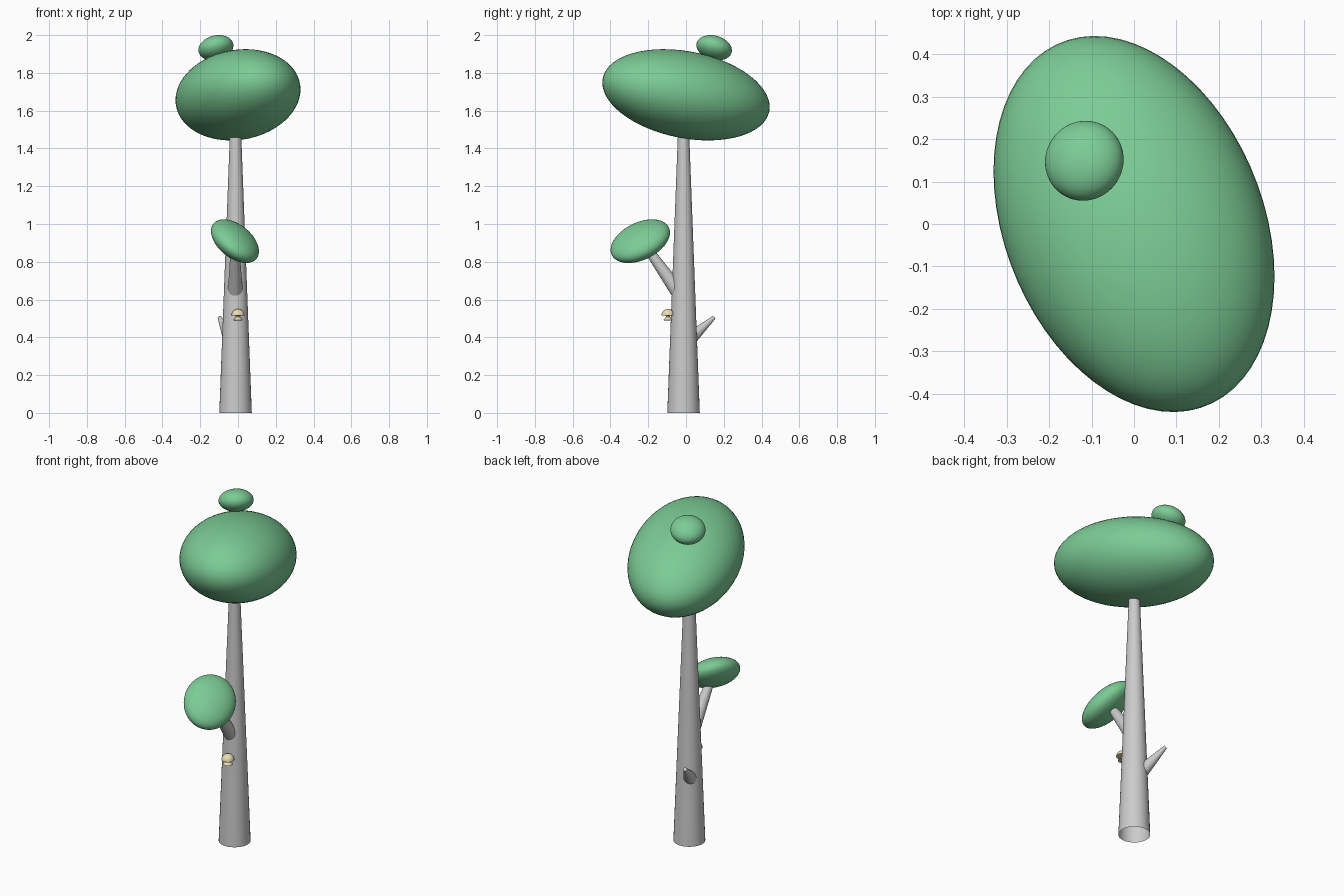
import bpy, math
from math import sqrt
from mathutils import Matrix, Vector

if "Cube" in bpy.data.objects:
    bpy.data.objects.remove(bpy.data.objects["Cube"])


def material(name, rgb):
    m = bpy.data.materials.new(name)
    m.diffuse_color = (*rgb, 1)
    m.use_nodes = True
    m.node_tree.nodes["Principled BSDF"].inputs["Base Color"].default_value = m.diffuse_color
    return m


green = material("leaf_green", (0.2, 0.6, 0.3))
tan = material("mushroom_tan", (0.85, 0.72, 0.45))


def smooth(ob):
    bpy.ops.object.select_all(action='DESELECT')
    ob.select_set(True)
    bpy.context.view_layer.objects.active = ob
    bpy.ops.object.shade_smooth_by_angle(angle=math.radians(40))


def foliage(name, centre, half, xy, xz, yz):
    """Tilted ellipsoid from its half extents and its lean in each plane."""
    a, b, c = (h * h for h in half)
    l11 = sqrt(a)
    l21, l31 = xy / l11, xz / l11
    l22 = sqrt(b - l21 ** 2)
    l32 = (yz - l31 * l21) / l22
    l33 = sqrt(c - l31 ** 2 - l32 ** 2)
    shape = Matrix(((l11, 0, 0), (l21, l22, 0), (l31, l32, l33))).to_4x4()
    bpy.ops.mesh.primitive_uv_sphere_add(segments=64, ring_count=32, radius=1)
    ob = bpy.context.object
    ob.name = name
    ob.data.transform(Matrix.Translation(centre) @ shape)
    ob.data.materials.append(green)
    smooth(ob)


def limb(name, start, end, r1, r2, fill='NGON'):
    """Tapered round limb between two points."""
    start, end = Vector(start), Vector(end)
    axis = end - start
    bpy.ops.mesh.primitive_cone_add(vertices=32, radius1=r1, radius2=r2,
                                    depth=axis.length, end_fill_type=fill)
    ob = bpy.context.object
    ob.name = name
    turn = axis.to_track_quat('Z', 'Y').to_matrix().to_4x4()
    ob.data.transform(Matrix.Translation((start + end) / 2) @ turn)
    smooth(ob)


def lathe(name, centre, profile, sides, mat):
    verts, faces = [], []
    n = len(profile)
    for i in range(sides):
        t = 2 * math.pi * i / sides
        verts += [(centre[0] + r * math.cos(t), centre[1] + r * math.sin(t), z) for r, z in profile]
        j = (i + 1) % sides
        faces += [(i * n + k, i * n + k + 1, j * n + k + 1, j * n + k) for k in range(n - 1)]
    me = bpy.data.meshes.new(name)
    me.from_pydata(verts, [], faces)
    me.materials.append(mat)
    ob = bpy.data.objects.new(name, me)
    bpy.context.collection.objects.link(ob)
    smooth(ob)


# Trunk, side branch and broken stub
limb("trunk", (-0.013, -0.013, 0), (-0.013, -0.013, 1.5), 0.086, 0.029, 'NOTHING')
limb("branch", (-0.014, -0.03, 0.625), (-0.016, -0.215, 0.885), 0.041, 0.022)
limb("stub", (-0.035, 0.005, 0.378), (-0.098, 0.148, 0.505), 0.041, 0.01)

# Foliage
foliage("crown", (0, 0, 1.684), (0.331, 0.443, 0.2415), -0.041, 0.0095, -0.0285)
foliage("top_tuft", (-0.117, 0.149, 1.933), (0.0925, 0.094, 0.067), 0.0003, 0.0011, -0.0013)
foliage("branch_leaf", (-0.016, -0.242, 0.909), (0.127, 0.157, 0.1155), 0.0008, -0.0068, 0.00725)

# Mushroom on the trunk: domed cap over a flared foot
cap = [(0.035 * math.sin(math.radians(a)) + 1e-5, 0.516 + 0.034 * math.cos(math.radians(a)))
       for a in range(90, -1, -15)]
foot = [(1e-5, 0.488), (0.026, 0.491), (0.011, 0.508), (0.011, 0.514)]
lathe("mushroom", (0.0, -0.095), foot + cap, 24, tan)
